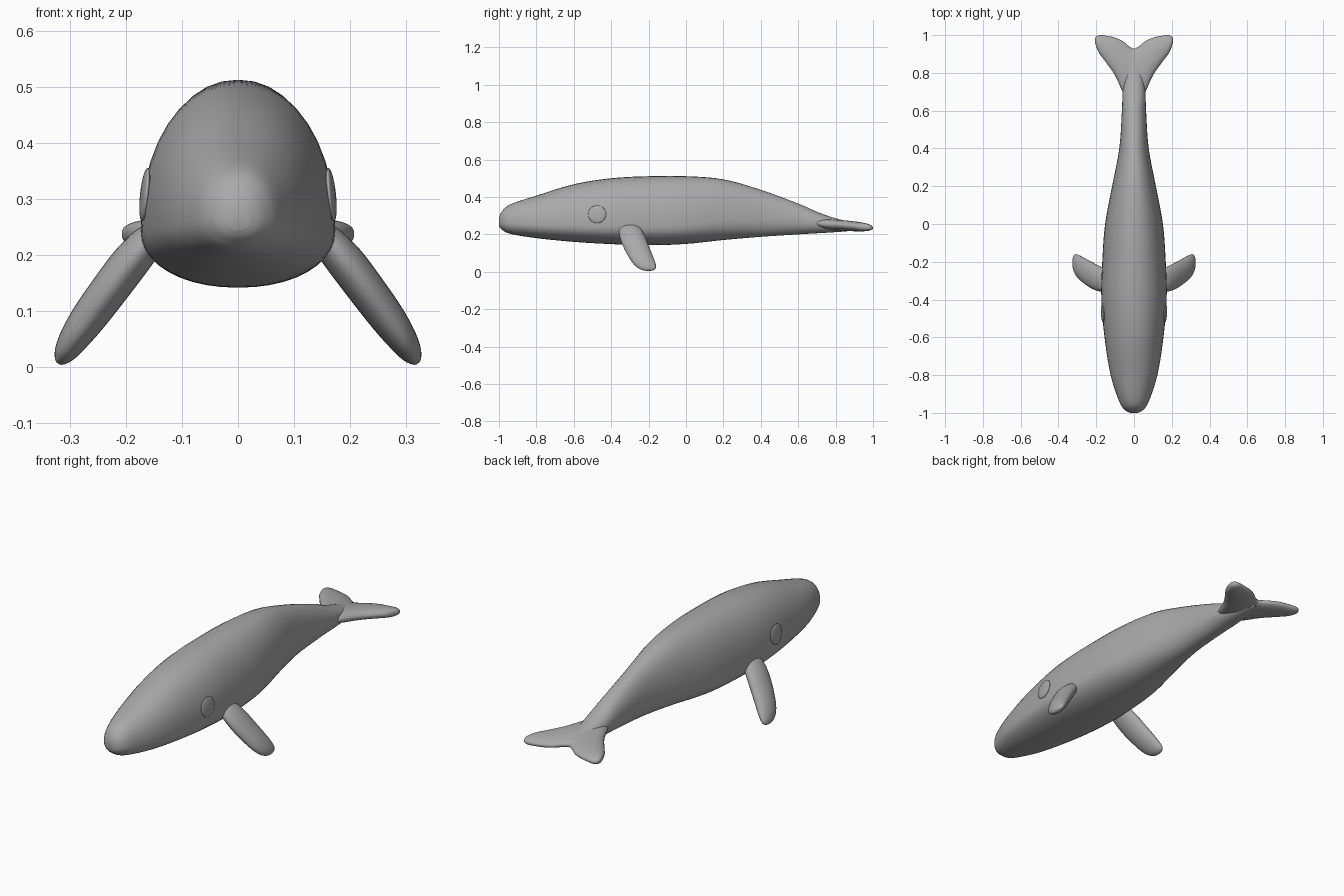
import bpy, bmesh, math
from mathutils import Vector, Matrix

if "Cube" in bpy.data.objects:
    bpy.data.objects.remove(bpy.data.objects["Cube"])

grey = bpy.data.materials.new("whale grey")
grey.diffuse_color = (0.4, 0.4, 0.4, 1)
grey.use_nodes = True
grey.node_tree.nodes["Principled BSDF"].inputs["Base Color"].default_value = grey.diffuse_color


def smooth_rows(rows, steps):
    """Catmull-Rom interpolation of rows of numbers."""
    out = []
    n = len(rows)
    for i in range(n - 1):
        p = [Vector(rows[min(max(k, 0), n - 1)]) for k in (i - 1, i, i + 1, i + 2)]
        for s in range(steps):
            t = s / steps
            out.append(0.5 * (2 * p[1] + (p[2] - p[0]) * t
                              + (2 * p[0] - 5 * p[1] + 4 * p[2] - p[3]) * t * t
                              + (3 * p[1] - p[0] - 3 * p[2] + p[3]) * t ** 3))
    return out + [Vector(rows[-1])]


def finish(name, bm):
    bmesh.ops.recalc_face_normals(bm, faces=bm.faces)
    mesh = bpy.data.meshes.new(name)
    bm.to_mesh(mesh)
    bm.free()
    mesh.materials.append(grey)
    mesh.shade_smooth()
    obj = bpy.data.objects.new(name, mesh)
    bpy.context.collection.objects.link(obj)
    return obj


def loft(name, rings):
    bm = bmesh.new()
    rows = [[bm.verts.new(p) for p in ring] for ring in rings]
    n = len(rows[0])
    for a, b in zip(rows, rows[1:]):
        for i in range(n):
            j = (i + 1) % n
            bm.faces.new((a[i], a[j], b[j], b[i]))
    bm.faces.new(rows[0])
    bm.faces.new(rows[-1])
    return finish(name, bm)


def unit_ring(n, power=2.0):
    """Superellipse of radius one."""
    f = lambda v: math.copysign(abs(v) ** (2 / power), v)
    return [(f(math.cos(2 * math.pi * i / n)), f(math.sin(2 * math.pi * i / n)))
            for i in range(n)]


# Body: y, top, bottom, half width, height share of the widest line
body_rows = [
    (-1.0, .290, .245, .020, .45), (-.985, .322, .226, .048, .42),
    (-.94, .360, .203, .078, .38), (-.80, .407, .180, .124, .32),
    (-.60, .468, .160, .156, .28), (-.40, .500, .148, .173, .27),
    (-.20, .511, .142, .168, .27), (0, .511, .149, .153, .28),
    (.20, .494, .170, .116, .32), (.40, .438, .187, .078, .38),
    (.60, .365, .200, .064, .44), (.70, .321, .206, .060, .48),
    (.80, .286, .212, .046, .5), (.90, .262, .220, .014, .5)]
ring = unit_ring(40, 2.15)
rings = []
for y, top, low, w, share in smooth_rows(body_rows, 5):
    mid = low + share * (top - low)
    rings.append([(w * u, y, mid + v * (top - mid if v > 0 else mid - low))
                  for u, v in ring])
loft("body", rings)

# Tail fluke: x, leading y, trailing y, half thickness
half = [(0, .66, .928, .029), (.025, .665, .940, .029), (.06, .70, .968, .028),
        (.10, .786, .986, .027), (.15, .858, .997, .024), (.185, .905, 1.0, .020),
        (.202, .945, .990, .013), (.207, .962, .977, .005)]
fluke_rows = [(-x, a, b, t) for x, a, b, t in half[:0:-1]] + half
rings = []
for x, lead, trail, t in smooth_rows(fluke_rows, 4):
    pts = []
    for u, v in unit_ring(24):
        y = (lead + trail) / 2 + u * (trail - lead) / 2
        pts.append((x, y, .247 - .08 * (y - .85) + v * t))
    rings.append(pts)
loft("tail_fluke", rings)

# Flippers: x, z, front y, back y, half thickness
flipper_rows = [
    (.125, .255, -.345, -.255, .020), (.155, .230, -.358, -.240, .029),
    (.190, .190, -.355, -.220, .034), (.228, .140, -.338, -.200, .034),
    (.265, .090, -.312, -.180, .032), (.292, .052, -.288, -.165, .027),
    (.309, .026, -.262, -.160, .020), (.318, .012, -.235, -.170, .011),
    (.321, .007, -.215, -.190, .004)]
for side, label in ((1, "right"), (-1, "left")):
    rings = []
    for x, z, front, back, t in smooth_rows(flipper_rows, 4):
        rings.append([(side * (x + .8 * t * v), (front + back) / 2 + u * (back - front) / 2,
                       z + .6 * t * v) for u, v in unit_ring(24)])
    loft("flipper_" + label, rings)

    # Eye: thin rounded disc lying on the side of the head
    bm = bmesh.new()
    bmesh.ops.create_uvsphere(bm, u_segments=32, v_segments=16, radius=1)
    place = (Matrix.Translation((side * .166, -.475, .308))
             @ Matrix.Rotation(side * math.radians(-4), 4, 'Z')
             @ Matrix.Rotation(side * math.radians(-6), 4, 'Y')
             @ Matrix.Rotation(math.radians(90), 4, 'Y')
             @ Matrix.Diagonal((.048, .048, .008, 1)))
    bm.transform(place)
    finish("eye_" + label, bm)
